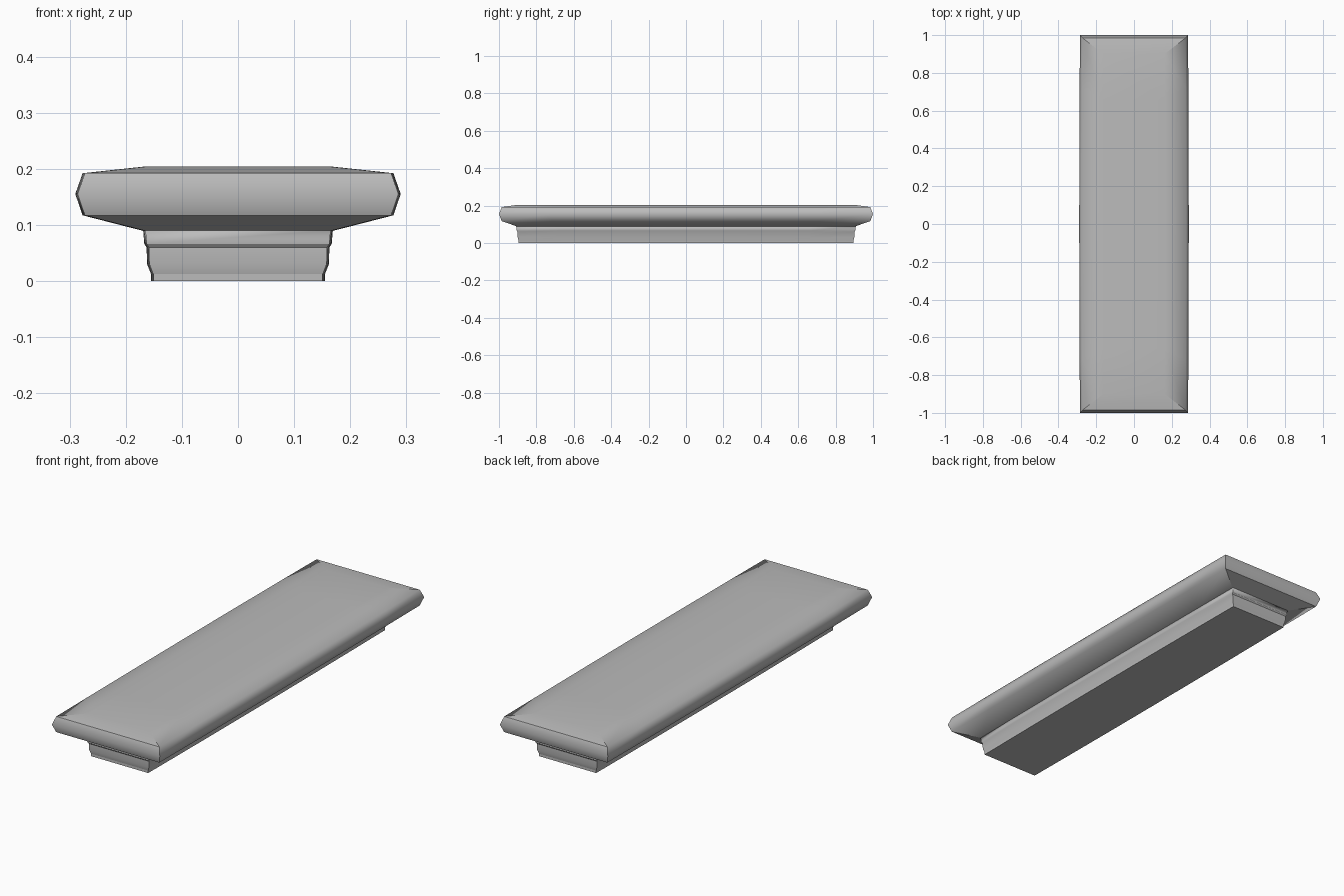
import bpy, bmesh

old = bpy.data.objects.get("Cube")
if old:
    bpy.data.objects.remove(old, do_unlink=True)

stone = bpy.data.materials.new("grey_stone")
stone.use_nodes = True
GREY = (0.5, 0.5, 0.5, 1)
stone.diffuse_color = GREY
stone.node_tree.nodes["Principled BSDF"].inputs["Base Color"].default_value = GREY

STEPS = [-1, -0.73, -0.37, 0, 0.37, 0.73, 1]


def ring_points(hx, hy, bulge):
    """Rectangle outline whose long sides bow slightly outwards."""
    side = [(hx + bulge * (1 - t * t), t * hy) for t in STEPS]
    return side + [(-x, -y) for x, y in side]


def moulding(name, profile, bulge, crisp_rings):
    """Loft of bowed rectangles; profile rows are half width, half length, height."""
    bm = bmesh.new()
    rings = []
    for hx, hy, z in profile:
        rings.append([bm.verts.new((x, y, z)) for x, y in ring_points(hx, hy, bulge)])
    n, m = len(rings[0]), len(STEPS)
    ends = (m - 1, n - 1)
    for low, high in zip(rings, rings[1:]):
        for i in range(n):
            j = (i + 1) % n
            bm.faces.new((low[i], low[j], high[j], high[i]))
    # flat caps made of strips across the width
    for ring, flip in ((rings[0], True), (rings[-1], False)):
        for i in range(m - 1):
            quad = [ring[i], ring[i + 1], ring[n - 2 - i], ring[n - 1 - i]]
            # the far side runs in the opposite direction
            bm.faces.new(quad[::-1] if flip else quad)
    bmesh.ops.recalc_face_normals(bm, faces=bm.faces[:])
    for f in bm.faces:
        f.smooth = True

    def crease(a, b):
        edge = bm.edges.get((a, b))
        if edge:
            edge.smooth = False

    # crisp mitred corners and crisp end edges
    for low, high in zip(rings, rings[1:]):
        for c in (0, m - 1, m, n - 1):
            crease(low[c], high[c])
    for k in crisp_rings:
        for i in ends:
            crease(rings[k][i], rings[k][(i + 1) % n])
    for i in range(n):
        crease(rings[0][i], rings[0][(i + 1) % n])
    mesh = bpy.data.meshes.new(name)
    bm.to_mesh(mesh)
    bm.free()
    mesh.materials.append(stone)
    obj = bpy.data.objects.new(name, mesh)
    bpy.context.collection.objects.link(obj)
    return obj


# stepped foot under the slab
moulding("stepped_base", [
    (0.151, 0.895, 0), (0.151, 0.895, 0.012), (0.158, 0.9, 0.03),
    (0.159, 0.9, 0.06), (0.163, 0.905, 0.066), (0.165, 0.908, 0.09),
], 0.004, (1, 3, 4))

# overhanging slab with a pointed rim
moulding("top_slab", [
    (0.164, 0.905, 0.089), (0.273, 0.985, 0.117), (0.286, 1.0, 0.155),
    (0.273, 0.985, 0.192), (0.162, 0.9, 0.204),
], 0.004, (1, 3))
